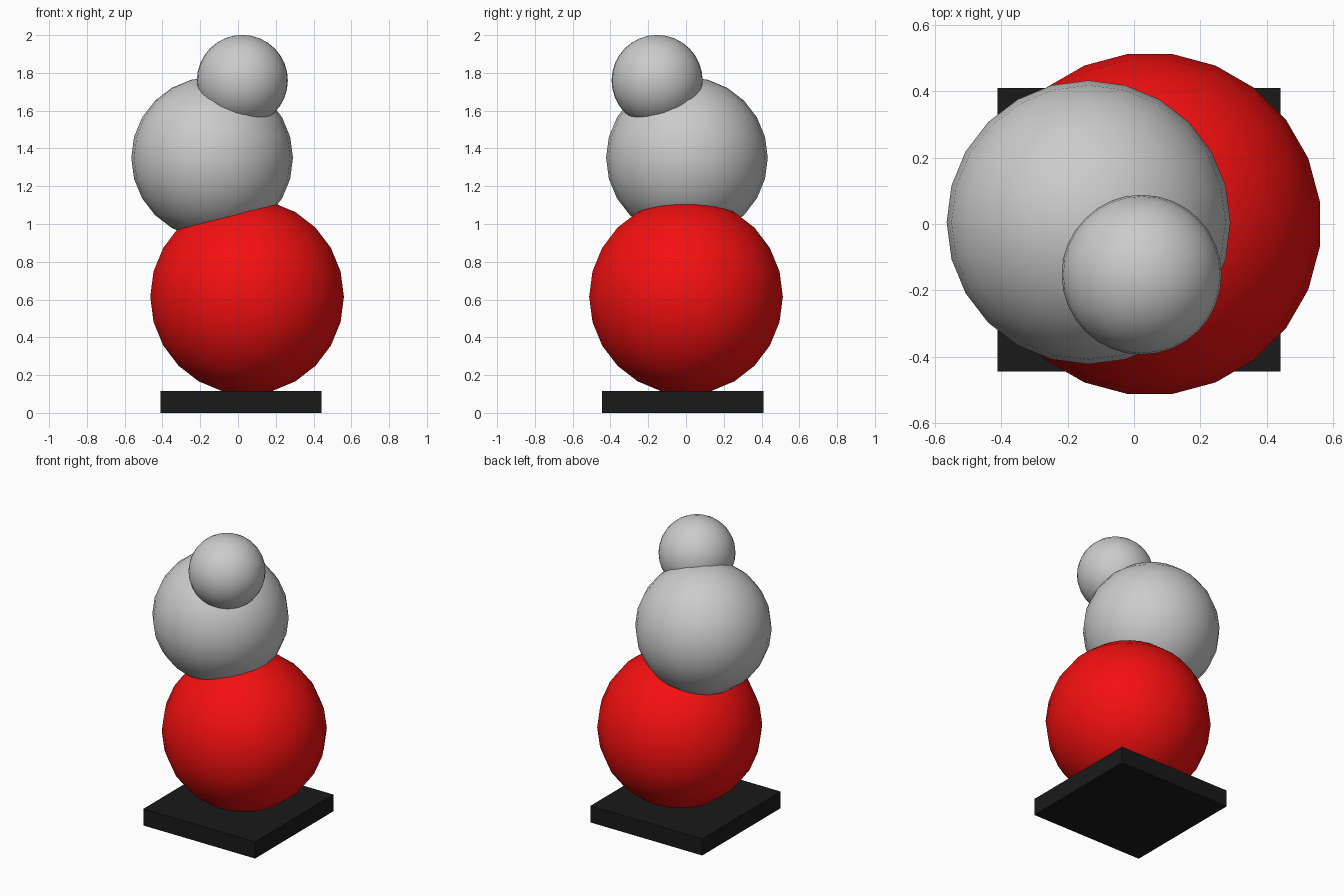
import bpy
import math

if "Cube" in bpy.data.objects:
    bpy.data.objects.remove(bpy.data.objects["Cube"])


def colour(obj, name, rgba):
    mat = bpy.data.materials.new(name)
    mat.diffuse_color = rgba
    mat.use_nodes = True
    mat.node_tree.nodes["Principled BSDF"].inputs["Base Color"].default_value = mat.diffuse_color
    obj.data.materials.append(mat)


def ball(name, centre, radius, turn=0.0, segments=24, rings=12):
    bpy.ops.mesh.primitive_uv_sphere_add(
        segments=segments, ring_count=rings, radius=radius,
        location=centre, rotation=(0, 0, math.radians(turn)))
    obj = bpy.context.object
    obj.name = name
    bpy.ops.object.shade_smooth_by_angle(angle=math.radians(35))
    return obj


# square plinth
bpy.ops.mesh.primitive_cube_add(size=1, location=(0.015, -0.017, 0.0575))
plinth = bpy.context.object
plinth.name = "plinth"
plinth.dimensions = (0.853, 0.855, 0.115)
bpy.ops.object.transform_apply(location=False, rotation=False, scale=True)
colour(plinth, "black", (0.01, 0.01, 0.01, 1))

# large red ball
lower = ball("lower_ball", (0.048, 0, 0.615), 0.517, turn=7.5)
colour(lower, "red", (0.9, 0.005, 0.005, 1))

# two grey balls stacked off-centre
ball("middle_ball", (-0.137, 0.005, 1.35), 0.428)
ball("top_ball", (0.023, -0.153, 1.76), 0.241, segments=32, rings=16)
